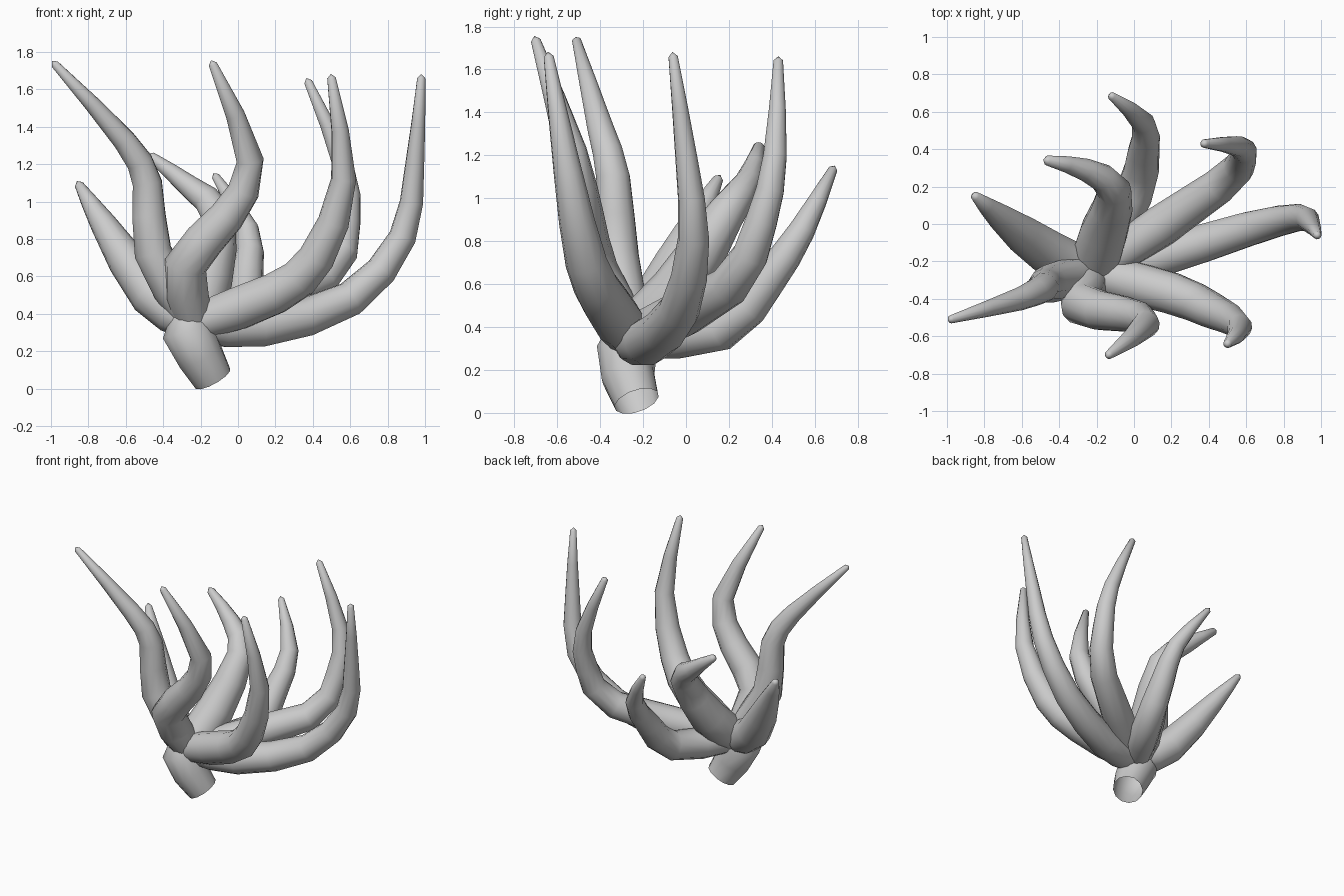
import bpy, bmesh, math
from mathutils import Vector

if "Cube" in bpy.data.objects:
    bpy.data.objects.remove(bpy.data.objects["Cube"])

SIDES = 12
HUB = Vector((-.23, -.26, .35))


def spline(pts, steps=2):
    """Smooth path passing through all the points."""
    ext = [2 * pts[0] - pts[1], *pts, 2 * pts[-1] - pts[-2]]
    out = []
    for a, b, c, d in zip(ext, ext[1:], ext[2:], ext[3:]):
        for t in (k / steps for k in range(steps)):
            out.append(b + ((c - a) * t + (2 * a - 5 * b + 4 * c - d) * t ** 2
                            + (3 * (b - c) + d - a) * t ** 3) / 2)
    return out + [pts[-1]]


def tube(name, pts, radii):
    """Round tube along a path, open at the start and pointed at the end."""
    bm = bmesh.new()
    rings, side = [], None
    for i, p in enumerate(pts):
        d = (pts[min(i + 1, len(pts) - 1)] - pts[max(i - 1, 0)]).normalized()
        side = side or d.orthogonal()
        side = (side - d * side.dot(d)).normalized()
        up = d.cross(side)
        angles = [math.tau * k / SIDES for k in range(SIDES)]
        rings.append([bm.verts.new(p + radii[i] * (math.cos(a) * side + math.sin(a) * up))
                      for a in angles])
    tip = bm.verts.new(pts[-1] + d * radii[-1])
    for k in range(SIDES):
        j = (k + 1) % SIDES
        for a, b in zip(rings, rings[1:]):
            bm.faces.new((a[k], a[j], b[j], b[k]))
        bm.faces.new((rings[-1][k], rings[-1][j], tip))
    me = bpy.data.meshes.new(name)
    bm.to_mesh(me)
    bm.free()
    ob = bpy.data.objects.new(name, me)
    bpy.context.collection.objects.link(ob)
    bpy.ops.object.select_all(action='DESELECT')
    ob.select_set(True)
    bpy.context.view_layer.objects.active = ob
    bpy.ops.object.shade_smooth_by_angle(angle=math.radians(60))


def arm(name, radius, *points, power=1.3):
    """Arm from the hub: full near the root, tapering to a thin tip."""
    path = spline([HUB] + [Vector(p) for p in points])
    run = [0]
    for a, b in zip(path, path[1:]):
        run.append(run[-1] + (b - a).length)
    radii = [radius * (1 - .8 * max(0, (s / run[-1] - .2) / .8) ** power) for s in run]
    radii[0] *= .85
    tube(name, path, radii)


# Leaning stem, open at the bottom
stem = [Vector((-.135, -.23, .055)), Vector((-.2, -.27, .17)), Vector((-.265, -.275, .3)),
        HUB + Vector((-.03, 0, .07))]
tube("stem", stem, [.108, .126, .142, .09])

# Eight curling arms
arm("arm_left_tall", .108, (-.455, -.32, .73), (-.485, -.34, 1.1), (-.61, -.4, 1.33), (-.98, -.51, 1.735),
    power=1.15)
arm("arm_left_short", .122, (-.46, -.15, .5), (-.72, .04, .88), (-.85, .15, 1.09), power=1.7)
arm("arm_back_left", .132, (-.16, -.04, .57), (-.105, .18, .92), (-.26, .29, 1.08), (-.465, .34, 1.24))
arm("arm_back", .108, (0, .16, .39), (.05, .38, .62), (.05, .54, .85), (-.12, .685, 1.135), power=1.7)
arm("arm_back_right", .114, (.45, .2, .59), (.58, .35, .89), (.56, .415, 1.2), (.375, .43, 1.64))
arm("arm_right", .11, (.12, -.18, .33), (.6, -.03, .48), (.88, .035, .81), (.945, 0, 1.2), (.98, -.06, 1.66))
arm("arm_front_right", .117, (.2, -.37, .51), (.42, -.465, .7), (.565, -.55, 1.12), (.5, -.64, 1.66))
arm("arm_front", .116, (-.28, -.43, .66), (-.06, -.48, .92), (.065, -.535, 1.22), (-.135, -.7, 1.735))
